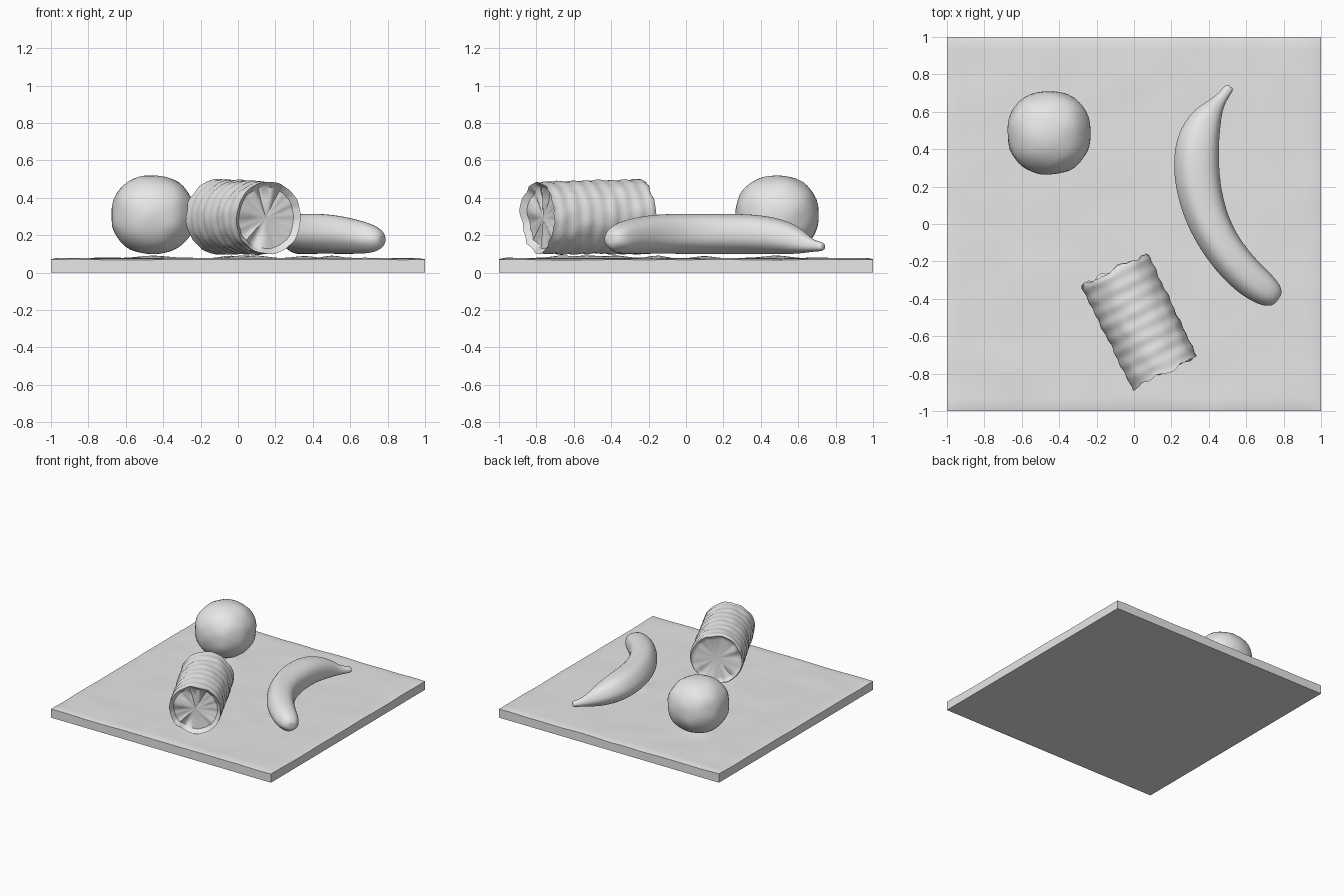
import bpy, bmesh, math
from mathutils import Vector, noise

if "Cube" in bpy.data.objects:
    bpy.data.objects.remove(bpy.data.objects["Cube"], do_unlink=True)

grey = bpy.data.materials.new("plain grey")
grey.use_nodes = True
grey.diffuse_color = (0.8, 0.8, 0.8, 1)
grey.node_tree.nodes["Principled BSDF"].inputs["Base Color"].default_value = (0.8, 0.8, 0.8, 1)


def finish(name, bm, angle, subdivide=0):
    """Turn a bmesh into a named, smooth-shaded object."""
    bmesh.ops.recalc_face_normals(bm, faces=bm.faces)
    mesh = bpy.data.meshes.new(name)
    bm.to_mesh(mesh)
    bm.free()
    mesh.materials.append(grey)
    ob = bpy.data.objects.new(name, mesh)
    bpy.context.collection.objects.link(ob)
    if subdivide:
        mod = ob.modifiers.new("rounding", 'SUBSURF')
        mod.levels = mod.render_levels = subdivide
    bpy.ops.object.select_all(action='DESELECT')
    bpy.context.view_layer.objects.active = ob
    ob.select_set(True)
    bpy.ops.object.shade_smooth_by_angle(angle=math.radians(angle))
    return ob


def skin(bm, rings):
    """Join rings of points into a closed tube with capped ends."""
    rows = [[bm.verts.new(p) for p in ring] for ring in rings]
    n = len(rows[0])
    for a, b in zip(rows, rows[1:]):
        for i in range(n):
            j = (i + 1) % n
            bm.faces.new((a[i], a[j], b[j], b[i]))
    for row in (rows[0], rows[-1]):
        mid = bm.verts.new(sum((v.co for v in row), Vector()) / n)
        for i in range(n):
            bm.faces.new((row[i], row[(i + 1) % n], mid))


def wobble(p, scale, amount):
    return noise.noise(Vector(p) * scale) * amount


# Square board: uneven top, with low swellings where the objects rest
CONTACTS = [(-0.455, 0.487, 0.10), (0.03, -0.52, 0.09), (0.10, -0.67, 0.08),
            (-0.04, -0.37, 0.08), (0.36, 0.1, 0.07), (0.50, -0.15, 0.06)]
bm = bmesh.new()
bmesh.ops.create_grid(bm, x_segments=56, y_segments=56, size=1.0)
for v in bm.verts:
    x, y, _ = v.co
    edge = max(abs(x), abs(y))
    z = 0.077 + wobble((x, y, 0.3), 5, 0.004)
    if edge > 0.97:
        z -= 0.007
    for cx, cy, r in CONTACTS:
        z += 0.013 * math.exp(-((x - cx) ** 2 + (y - cy) ** 2) / r ** 2)
    v.co.z = min(z, 0.094)
rim = [e for e in bm.edges if e.is_boundary]
out = bmesh.ops.extrude_edge_only(bm, edges=rim)["geom"]
for v in out:
    if isinstance(v, bmesh.types.BMVert):
        v.co.z = 0
bmesh.ops.contextual_create(bm, geom=[e for e in out if isinstance(e, bmesh.types.BMEdge)
                                      and e.is_boundary])
finish("board", bm, 40)

# Round fruit, slightly boxy and uneven
bm = bmesh.new()
bmesh.ops.create_icosphere(bm, subdivisions=4, radius=1)
for v in bm.verts:
    d = v.co.normalized()
    k = sum(abs(c) ** 2.25 for c in d) ** (-1 / 2.25)
    k *= 1 + wobble(d, 2.5, 0.025)
    v.co = Vector((-0.455 + d.x * k * 0.222, 0.487 + d.y * k * 0.222, 0.308 + d.z * k * 0.21))
finish("round_fruit", bm, 60)

# Tin: ribbed cylinder on its side with ragged raised rims and sunken ends
back, front = Vector((-0.105, -0.245, 0.30)), Vector((0.162, -0.79, 0.292))
axis = (front - back).normalized()
side = axis.cross(Vector((0, 0, 1))).normalized()
up = side.cross(axis)
SIDES, STEPS = 48, 40
stations = [(0.03, 0.155), (0.02, 0.18), (-0.005, 0.192)]
stations += [(t / STEPS, 0.199 - 0.006 * t / STEPS + 0.0025 * math.sin(t / STEPS * 50))
             for t in range(1, STEPS)]
stations += [(1.005, 0.193), (0.985, 0.18), (0.955, 0.165), (0.95, 0.10)]
rings = []
for t, r in stations:
    ring = []
    for i in range(SIDES):
        a = math.tau * i / SIDES
        c, s = math.cos(a), math.sin(a)
        p = back.lerp(front, t)
        rr = r * (1 + wobble((c * 1.5, s * 1.5, t * 3), 2, 0.035))
        along = wobble((c * 2, s * 2, 7 + round(t)), 1.7, 0.022) if t < 0.04 or t > 0.94 else 0
        ring.append(p + axis * along + (side * c + up * s) * rr)
    rings.append(ring)
bm = bmesh.new()
skin(bm, rings)
finish("tin", bm, 45)

# Banana: x, y, z of the centre line, half width, half height
PATH = [(0.515, 0.735, 0.138, 0.022, 0.020), (0.500, 0.715, 0.140, 0.027, 0.026),
        (0.465, 0.670, 0.145, 0.031, 0.034), (0.430, 0.625, 0.164, 0.052, 0.060),
        (0.385, 0.560, 0.184, 0.088, 0.085), (0.345, 0.460, 0.200, 0.115, 0.102),
        (0.333, 0.340, 0.207, 0.124, 0.108), (0.343, 0.200, 0.208, 0.122, 0.109),
        (0.385, 0.040, 0.208, 0.114, 0.109), (0.455, -0.100, 0.208, 0.106, 0.108),
        (0.545, -0.220, 0.203, 0.102, 0.103), (0.640, -0.310, 0.193, 0.096, 0.092),
        (0.710, -0.360, 0.183, 0.084, 0.079), (0.752, -0.388, 0.178, 0.064, 0.058),
        (0.772, -0.402, 0.177, 0.034, 0.030)]
points = [Vector(p[:3]) for p in PATH]
rings = []
for k, p in enumerate(PATH):
    run = points[min(k + 1, len(points) - 1)] - points[max(k - 1, 0)]
    across = Vector((run.y, -run.x, 0)).normalized()
    ring = []
    for i in range(20):
        a = math.tau * i / 20
        bump = 1 + 0.025 * math.cos(5 * a + 0.6) + wobble((k * 0.5, i * 0.4, 0), 1, 0.02)
        ring.append(points[k] + across * (math.cos(a) * p[3] * bump)
                    + Vector((0, 0, math.sin(a) * p[4] * bump)))
    rings.append(ring)
bm = bmesh.new()
skin(bm, rings)
finish("banana", bm, 70, 2)
